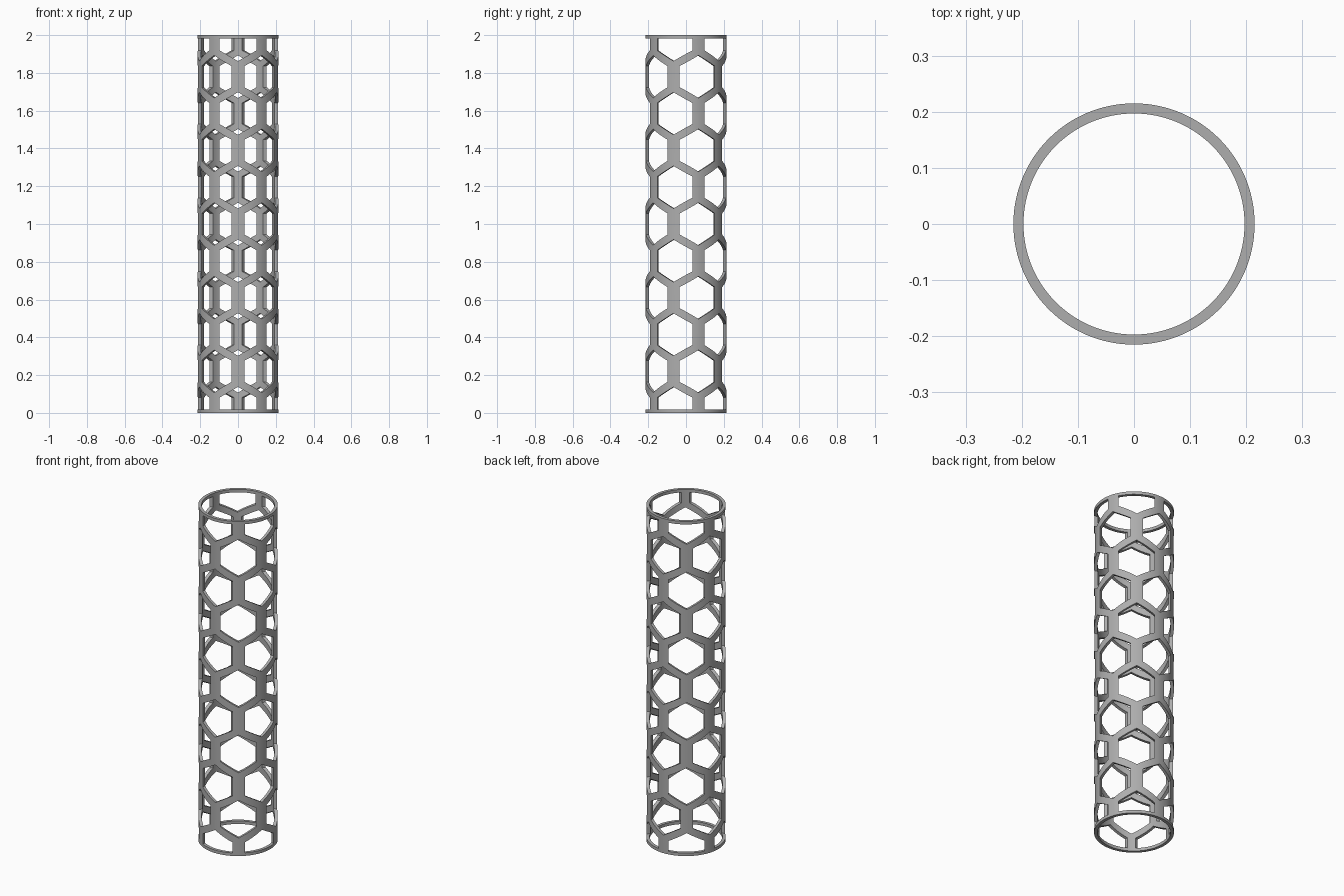
import bpy
import bmesh
from math import sin, cos, radians, tau, sqrt

OUTER, INNER, HEIGHT, RIM = 0.215, 0.197, 2.0, 0.018
SEGMENTS, ROWS, COLUMNS = 120, 11, 10
PITCH = 0.195              # vertical distance between hole rows
HALF_WIDTH = 0.0975        # half the hole width across flats

cube = bpy.data.objects.get("Cube")
if cube:
    bpy.data.objects.remove(cube, do_unlink=True)

grey = bpy.data.materials.new("warm_grey")
grey.use_nodes = True
colour = (0.42, 0.42, 0.42, 1)
grey.diffuse_color = colour
grey.node_tree.nodes["Principled BSDF"].inputs["Base Color"].default_value = colour


def make_object(name, bm):
    bmesh.ops.recalc_face_normals(bm, faces=bm.faces)
    mesh = bpy.data.meshes.new(name)
    bm.to_mesh(mesh)
    bm.free()
    mesh.materials.append(grey)
    obj = bpy.data.objects.new(name, mesh)
    bpy.context.collection.objects.link(obj)
    return obj


def add_prism(bm, near, far):
    """Closed prism between two matching outlines."""
    a = [bm.verts.new(p) for p in near]
    b = [bm.verts.new(p) for p in far]
    bm.faces.new(a)
    bm.faces.new(b[::-1])
    for i in range(len(a)):
        j = (i + 1) % len(a)
        bm.faces.new((a[i], b[i], b[j], a[j]))


# Plain tube: a rectangular wall section swept around the axis
bm = bmesh.new()
section = [(INNER, 0), (OUTER, 0), (OUTER, HEIGHT), (INNER, HEIGHT)]
rings = []
for s in range(SEGMENTS):
    t = tau * s / SEGMENTS
    rings.append([bm.verts.new((r * cos(t), r * sin(t), z)) for r, z in section])
for s in range(SEGMENTS):
    here, there = rings[s], rings[(s + 1) % SEGMENTS]
    for i in range(4):
        j = (i + 1) % 4
        bm.faces.new((here[i], there[i], there[j], here[j]))
tube = make_object("honeycomb_tube", bm)

# Hexagonal cutters in staggered rows, clipped so that both rims stay whole
bm = bmesh.new()
radius = HALF_WIDTH * 2 / sqrt(3)
for row in range(ROWS):
    middle = HEIGHT / 2 + (row - ROWS // 2) * PITCH
    outline = []
    for k in range(6):
        a = radians(30 + 60 * k)
        z = middle + radius * sin(a)
        clipped = min(max(z, RIM), HEIGHT - RIM)
        if clipped == z or abs(cos(a)) > 0.1:
            outline.append((radius * cos(a), clipped))
    for column in range(row % 2, COLUMNS, 2):
        t = radians(-90) + tau * column / COLUMNS
        near, far = ([(d * cos(t) - u * sin(t), d * sin(t) + u * cos(t), z)
                      for u, z in outline] for d in (0.15, 0.26))
        add_prism(bm, near, far)
cutter = make_object("hexagon_cutters", bm)
cutter.hide_render = True

# Cut the holes through the wall
cut = tube.modifiers.new("hexagon_holes", "BOOLEAN")
cut.operation = "DIFFERENCE"
cut.solver = "EXACT"
cut.object = cutter
for obj in bpy.context.selected_objects:
    obj.select_set(False)
tube.select_set(True)
bpy.context.view_layer.objects.active = tube
bpy.ops.object.modifier_apply(modifier=cut.name)
bpy.data.objects.remove(cutter, do_unlink=True)
bpy.ops.object.shade_smooth_by_angle(angle=radians(30))
